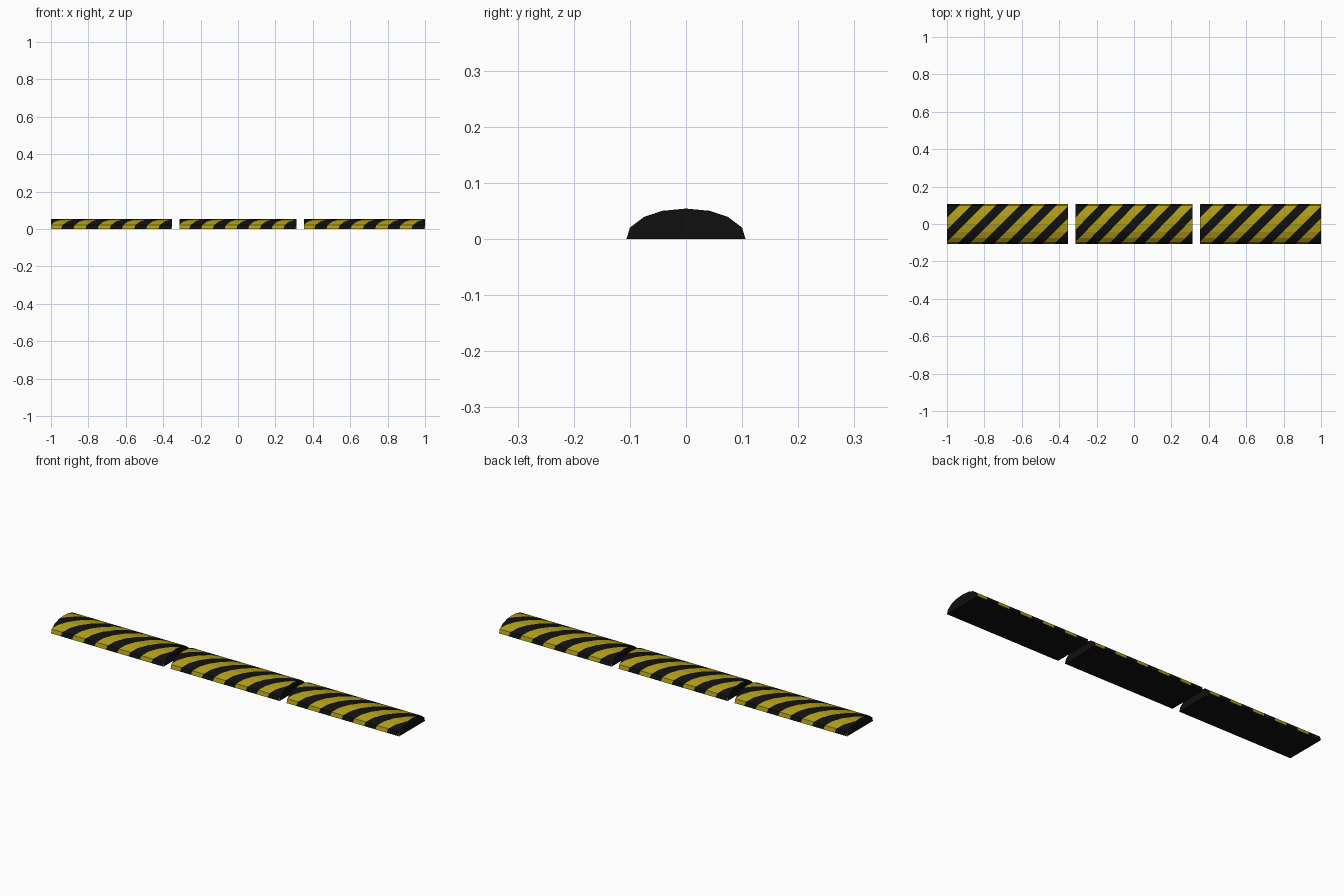
import bpy
import bmesh
import math
from mathutils import Vector

if "Cube" in bpy.data.objects:
    bpy.data.objects.remove(bpy.data.objects["Cube"], do_unlink=True)


def make_material(name, colour, roughness):
    mat = bpy.data.materials.new(name)
    mat.use_nodes = True
    mat.diffuse_color = colour
    bsdf = mat.node_tree.nodes["Principled BSDF"]
    bsdf.inputs["Base Color"].default_value = colour
    bsdf.inputs["Roughness"].default_value = roughness
    return mat


black = make_material("rubber black", (0.005, 0.005, 0.005, 1), 0.8)
yellow = make_material("warning yellow", (0.41, 0.32, 0.008, 1), 0.8)

# Half of the domed cross-section (y, z), mirrored to the other side
HALF = [(0.106, 0), (0.1, 0.02), (0.075, 0.039), (0.042, 0.05)]
PROFILE = HALF + [(0, 0.054)] + [(-y, z) for y, z in reversed(HALF)]
PERIOD = 0.13
NOMINAL = 0.647


def bump_section(name, x0, x1):
    """Extruded dome with diagonal stripes cut into its upper faces."""
    bm = bmesh.new()
    end = bm.faces.new([bm.verts.new((x0, y, z)) for y, z in PROFILE])
    extruded = bmesh.ops.extrude_face_region(bm, geom=[end])["geom"]
    moved = [g for g in extruded if isinstance(g, bmesh.types.BMVert)]
    bmesh.ops.translate(bm, verts=moved, vec=(x1 - x0, 0, 0))
    if not any(len(f.verts) == len(PROFILE) and f.calc_center_median().x < x0 + 0.001
               for f in bm.faces):
        bm.faces.new([v for v in bm.verts if v.co.x < x0 + 0.001])
    bmesh.ops.recalc_face_normals(bm, faces=bm.faces[:])

    # Cut along every stripe border
    centre = Vector(((x0 + x1) / 2, 0, 0))
    across = Vector((NOMINAL / (x1 - x0), -1, 0))
    for i in range(-8, 8):
        border = (i + 0.5) * PERIOD / 2
        point = centre + across * (border / across.length_squared)
        bm.normal_update()
        top = [f for f in bm.faces if f.normal.z > 0.1]
        edges = {e for f in top for e in f.edges}
        verts = {v for f in top for v in f.verts}
        bmesh.ops.bisect_plane(bm, geom=top + list(edges) + list(verts),
                               dist=1e-5, plane_co=point, plane_no=across)

    # Alternate the colours on the dome; ends and base stay black
    bm.normal_update()
    for f in bm.faces:
        u = (f.calc_center_median() - centre).dot(across)
        stripe = math.floor(u / (PERIOD / 2) + 0.5)
        f.material_index = int(f.normal.z > 0.1 and stripe % 2 == 1)
        f.smooth = False

    mesh = bpy.data.meshes.new(name)
    bm.to_mesh(mesh)
    bm.free()
    mesh.materials.append(black)
    mesh.materials.append(yellow)
    obj = bpy.data.objects.new(name, mesh)
    bpy.context.collection.objects.link(obj)


# Three separate lengths with drainage gaps between them
bump_section("right_bump_section", -1, -0.353)
bump_section("middle_bump_section", -0.313, 0.313)
bump_section("left_bump_section", 0.353, 1)
